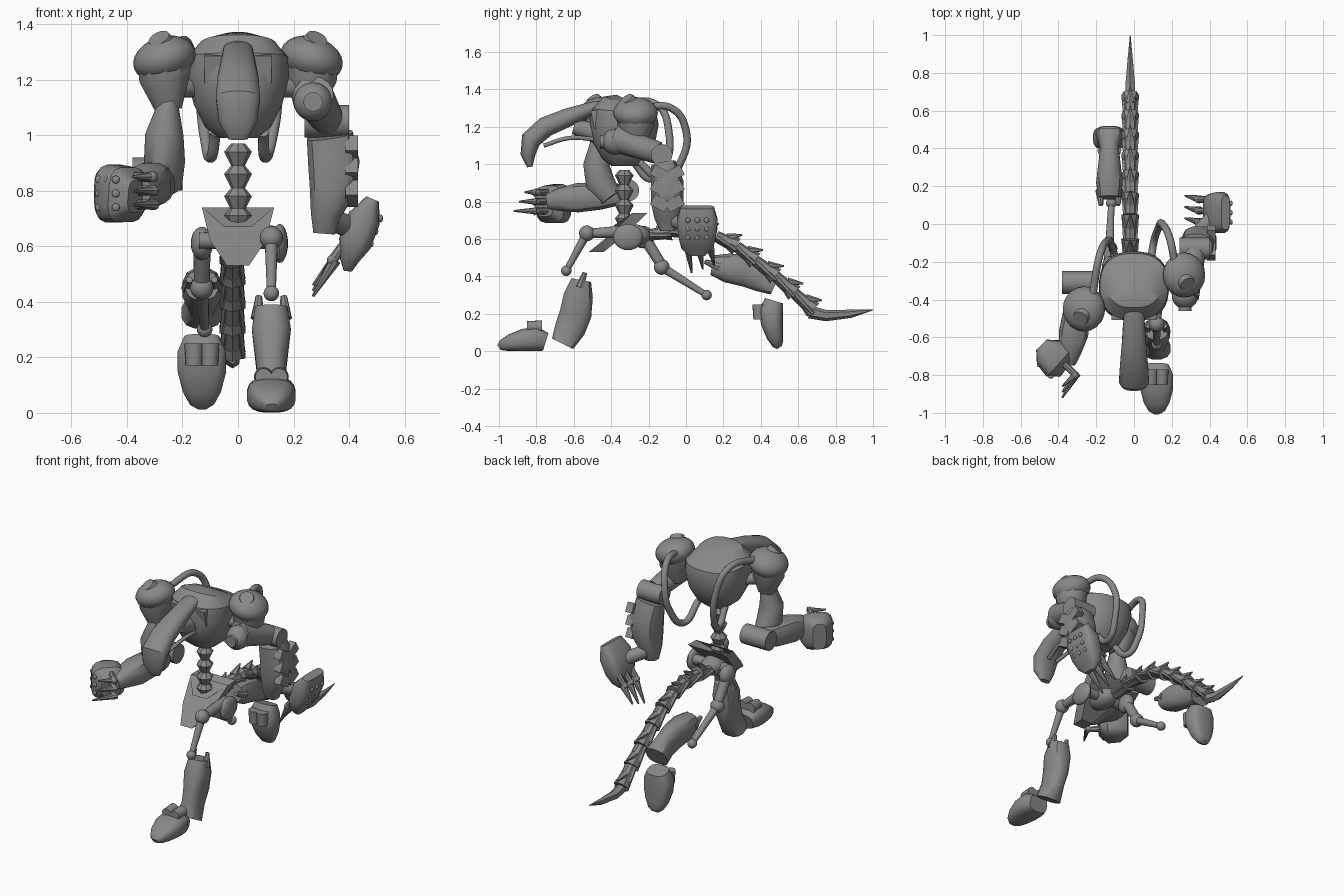
import bpy, bmesh, math
from mathutils import Vector, Matrix

if "Cube" in bpy.data.objects:
    bpy.data.objects.remove(bpy.data.objects["Cube"], do_unlink=True)

steel = bpy.data.materials.new("grey_steel")
steel.use_nodes = True
steel.diffuse_color = (0.25, 0.25, 0.25, 1)
steel.node_tree.nodes["Principled BSDF"].inputs["Base Color"].default_value = steel.diffuse_color


def finish(name, bm, matrix=None, angle=35):
    """Turn a bmesh into a shaded, coloured object."""
    if matrix:
        bmesh.ops.transform(bm, matrix=matrix, verts=bm.verts)
    bmesh.ops.recalc_face_normals(bm, faces=bm.faces)
    mesh = bpy.data.meshes.new(name)
    bm.to_mesh(mesh)
    bm.free()
    mesh.materials.append(steel)
    part = bpy.data.objects.new(name, mesh)
    bpy.context.collection.objects.link(part)
    bpy.ops.object.select_all(action="DESELECT")
    part.select_set(True)
    bpy.context.view_layer.objects.active = part
    bpy.ops.object.shade_smooth_by_angle(angle=math.radians(angle))


def loft(name, rows, across=(1, 0, 0), sides=20, power=2.0, matrix=None):
    """Skin rounded sections (x, y, z, half width, half depth) along a path."""
    bm = bmesh.new()
    centres = [Vector(row[:3]) for row in rows]
    rings = []
    for i, (centre, row) in enumerate(zip(centres, rows)):
        along = (centres[min(i + 1, len(rows) - 1)] - centres[max(i - 1, 0)]).normalized()
        side = Vector(across)
        side = (side - along * side.dot(along)).normalized()
        other = along.cross(side)
        ring = []
        for k in range(sides):
            turn = math.tau * (k + 0.5) / sides
            c, s = math.cos(turn), math.sin(turn)
            u = math.copysign(abs(c) ** (2 / power), c) * row[3]
            v = math.copysign(abs(s) ** (2 / power), s) * row[4]
            ring.append(bm.verts.new(centre + side * u + other * v))
        rings.append(ring)
    for low, high in zip(rings, rings[1:]):
        for k in range(sides):
            n = (k + 1) % sides
            bm.faces.new((low[k], low[n], high[n], high[k]))
    bm.faces.new(rings[0])
    bm.faces.new(rings[-1])
    finish(name, bm, matrix)


def rod(name, start, end, first, last=None, sides=16):
    """Straight cylinder or cone between two points."""
    start, end = Vector(start), Vector(end)
    bm = bmesh.new()
    bmesh.ops.create_cone(bm, cap_ends=True, segments=sides, radius1=first,
                          radius2=first if last is None else last, depth=(end - start).length)
    turn = (end - start).to_track_quat("Z", "Y").to_matrix().to_4x4()
    finish(name, bm, Matrix.Translation((start + end) / 2) @ turn)


def ball(name, place, size, tilt=0.0):
    bm = bmesh.new()
    bmesh.ops.create_uvsphere(bm, u_segments=20, v_segments=12, radius=1)
    size = size if isinstance(size, tuple) else (size,) * 3
    finish(name, bm, Matrix.LocRotScale(Vector(place), Matrix.Rotation(tilt, 3, "Y"), Vector(size)))


def box(name, place, size, turn=0.0):
    bm = bmesh.new()
    bmesh.ops.create_cube(bm, size=1)
    finish(name, bm, Matrix.LocRotScale(Vector(place), Matrix.Rotation(turn, 3, "X"), Vector(size)))


def hose(name, points, radius):
    """Bent pipe through a few points."""
    data = bpy.data.curves.new(name, "CURVE")
    data.dimensions = "3D"
    data.bevel_depth, data.bevel_resolution, data.use_fill_caps = radius, 3, True
    line = data.splines.new("BEZIER")
    line.bezier_points.add(len(points) - 1)
    for knot, point in zip(line.bezier_points, points):
        knot.co = point
        knot.handle_left_type = knot.handle_right_type = "AUTO"
    data.materials.append(steel)
    bpy.context.collection.objects.link(bpy.data.objects.new(name, data))


# Torso shell, spine and long drooping head
loft("torso", [(0, -.33, .99, .07, .07), (0, -.33, 1.03, .12, .12), (0, -.33, 1.11, .16, .165),
               (0, -.33, 1.21, .185, .185), (0, -.33, 1.28, .18, .175), (0, -.32, 1.32, .14, .13),
               (0, -.31, 1.34, .07, .07)], sides=28, power=2.5)
for z in (.94, .86, .78, .71):
    rod("spine_lower_cone", (0, -.33, z - .05), (0, -.33, z), .025, .05, 8)
    rod("spine_upper_cone", (0, -.33, z), (0, -.33, z + .03), .05, .025, 8)
loft("head_crest", [(0, -.36, 1.33, .05, .02), (0, -.5, 1.3, .055, .035), (0, -.63, 1.25, .065, .05),
                    (0, -.75, 1.2, .075, .055), (0, -.83, 1.13, .08, .055), (0, -.845, 1.05, .07, .04),
                    (0, -.835, .985, .035, .015)], power=2.3)
for s in (-1, 1):
    hose("jaw_cable", [(s * .04, -.47, 1.13), (s * .05, -.62, 1.14), (s * .03, -.76, 1.1)], .012)
    box("chest_plate", (s * .09, -.48, 1.24), (.06, .04, .1), .2)
rod("neck_joint", (0, -.45, 1.16), (0, -.6, 1.2), .06, .04)

# Back hoses, looping from each shoulder to the belly
hose("left_hose", [(.22, -.24, 1.3), (.19, -.08, 1.3), (.15, 0, 1.18), (.13, -.02, 1.03),
                   (.1, -.12, .92), (.09, -.25, 1.01)], .02)
hose("right_hose", [(-.22, -.38, 1.31), (-.18, -.16, 1.32), (-.14, -.09, 1.16),
                    (-.12, -.11, 1.0), (-.1, -.18, .92), (-.08, -.28, 1.01)], .02)

# Shoulders
for side, s, y in (("left", 1, -.27), ("right", -1, -.45)):
    rod(side + "_shoulder_axle", (s * .1, -.34, 1.17), (s * .25, y, 1.17), .035)
    ball(side + "_shoulder_cap", (s * .265, y, 1.275), (.115, .12, .08), s * .3)
    loft(side + "_shoulder_skirt", [(s * .265, y, 1.25, .1, .1), (s * .265, y, 1.2, .095, .095),
                                    (s * .25, y, 1.09, .05, .05)], sides=10)
    rod(side + "_shoulder_disc", (s * .27, y - .03, 1.32), (s * .285, y - .05, 1.35), .05, .04)

# Left arm, swung back
ball("left_arm_ball", (.27, -.38, 1.12), .07)
rod("left_arm_disc", (.27, -.42, 1.12), (.27, -.46, 1.12), .035)
rod("left_upper_arm", (.27, -.38, 1.14), (.32, -.15, 1.06), .075, .06)
rod("left_elbow", (.24, -.13, 1.05), (.4, -.13, 1.05), .058)
loft("left_forearm", [(.33, -.12, 1.0, .085, .07), (.345, -.1, .9, .095, .09), (.34, -.1, .8, .085, .09),
                      (.315, -.1, .71, .055, .07), (.31, -.1, .645, .04, .04)], sides=12, power=2.6)
for z in (.95, .87, .79):
    for s in (-1, 1):
        box("left_forearm_chevron", (.41, -.1 + s * .04, z), (.045, .09, .06), s * .5)
loft("left_hand_guard", [(.485, .06, .77, .025, .09), (.455, .06, .7, .06, .11), (.42, .06, .61, .06, .1),
                         (.4, .06, .55, .035, .085), (.395, .06, .51, .015, .04)], sides=16, power=3.5)
rod("left_wrist", (.33, -.06, .7), (.42, .04, .66), .04)

# Right arm, reaching forward
loft("right_upper_arm", [(-.25, -.46, 1.12, .035, .05), (-.265, -.48, 1.0, .07, .07),
                         (-.265, -.46, .9, .075, .08), (-.25, -.4, .82, .05, .06)])
rod("right_elbow", (-.38, -.31, .86), (-.2, -.31, .86), .06)
loft("right_forearm", [(-.28, -.34, .84, .05, .055), (-.3, -.46, .83, .075, .075), (-.32, -.58, .82, .08, .08),
                       (-.34, -.68, .81, .06, .06), (-.35, -.74, .8, .04, .04)], sides=12, power=2.6)
loft("right_hand_guard", [(-.49, -.64, .79, .08, .04), (-.45, -.68, .79, .105, .09), (-.4, -.73, .785, .1, .1),
                          (-.36, -.76, .78, .06, .06)], across=(0, 0, 1), sides=16, power=3.5)

# Fingers and round studs on both hand guards
for i in range(3):
    y = .01 + i * .06
    rod("left_finger_base", (.4, y, .63), (.34, y, .55), .018, sides=8)
    ball("left_finger_knuckle", (.34, y, .55), .02)
    rod("left_finger_tip", (.35, y, .55), (.27, y + .02, .42 + i * .02), .022, .005, 8)
    z = .75 + i * .05
    rod("right_finger_base", (-.37, -.74, z), (-.31, -.8, z), .018, sides=8)
    ball("right_finger_knuckle", (-.31, -.8, z), .02)
    rod("right_finger_tip", (-.3, -.79, z), (-.38, -.92 + i * .03, z), .02, .005, 8)
    for k in (-1, 0, 1):
        ball("left_guard_stud", (.48 + i * .017, .06 + k * .05, .61 + i * .045), (.008, .014, .014))
        ball("right_guard_stud", (-.5 + i * .03, -.75 - i * .03, .79 + k * .05), (.014, .008, .014))

# Pelvis shield: a V outline given depth and raked forward
bm = bmesh.new()
half = [(.04, .53), (.1, .62), (.13, .74), (.05, .67)]
outline = half + [(-x, z) for x, z in reversed(half)]
layers = [[bm.verts.new((x, y + (z - .63) * .9 + abs(x) * .5, z)) for x, z in outline] for y in (-.45, -.37)]
for i in range(len(outline)):
    n = (i + 1) % len(outline)
    bm.faces.new((layers[0][i], layers[0][n], layers[1][n], layers[1][i]))
for layer in layers:
    bmesh.ops.triangulate(bm, faces=[bm.faces.new(layer)])
finish("pelvis_shield", bm)
ball("pelvis_core", (0, -.29, .62), (.07, .1, .06))

# Hips and thigh struts
rod("hip_axle", (-.14, -.28, .62), (.14, -.28, .62), .03)
ball("left_hip_disc", (.15, -.31, .61), (.03, .08, .07))
ball("right_hip_disc", (-.13, -.23, .61), (.04, .06, .06))
rod("left_hip_link", (.12, -.3, .64), (.12, -.52, .63), .035, .025)
rod("right_hip_link", (-.13, -.23, .62), (-.13, -.13, .46), .032, .028)
for side, start, end in (("left", (.12, -.53, .63), (.12, -.64, .43)), ("right", (-.13, -.13, .45), (-.12, .11, .3))):
    ball(side + "_thigh_top", start, .042)
    rod(side + "_thigh_strut", start, end, .024, .016)
    ball(side + "_knee_ball", end, .028)

# Lower legs: one shape, planted on the left and laid back, toe down, on the right
for side, place, turn in (("left", (.12, -.75, 0), 0), ("right", (-.13, .52, .27), math.pi / 2)):
    pose = Matrix.Translation(place) @ Matrix.Rotation(turn, 4, "X")
    loft(side + "_foot", [(0, 0, .05, .065, .05), (0, -.05, .065, .088, .065), (0, -.12, .06, .088, .06),
                          (0, -.19, .045, .07, .045), (0, -.235, .03, .045, .03), (0, -.25, .02, .02, .015)],
         power=2.8, matrix=pose)
    loft(side + "_shin", [(0, .19, .38, .06, .055), (0, .175, .3, .072, .08), (0, .16, .2, .06, .088),
                          (0, .13, .12, .05, .085), (0, .09, .04, .075, .065)],
         sides=12, power=2.5, matrix=pose)
    for s in (-1, 1):
        rod(side + "_ankle_lug", pose @ Vector((s * .028, -.02, .13)), pose @ Vector((s * .028, -.1, .13)), .035, .03)
        rod(side + "_knee_prong", pose @ Vector((s * .05, .18, .34)), pose @ Vector((s * .045, .21, .42)), .025, .012, 8)

# Tail: overlapping collared segments with dorsal spikes, then a blade
path = [Vector((-.02, y, z)) for y, z in ((-.2, .62), (-.08, .64), (.05, .64), (.16, .615), (.27, .56),
                                          (.37, .485), (.48, .4), (.58, .31), (.68, .22))]
for a, b in zip(path, path[1:]):
    step = b - a
    rod("tail_segment", a, b, .03, .038, 8)
    rod("tail_collar", b - step * .3, b, .038, .048, 8)
    up = Vector((0, -step.z, step.y)).normalized()
    rod("tail_spike", a + step * .5 + up * .02, b + up * .07, .025, .004, 6)
    for s in (-1, 1):
        rod("tail_side_plate", a + Vector((s * .025, 0, 0)), b + Vector((s * .038, 0, -.02)), .015, .01, 6)
loft("tail_blade", [(-.02, .66, .21, .03, .035), (-.02, .75, .19, .028, .03), (-.02, .88, .2, .015, .022),
                    (-.02, 1, .22, .002, .002)], sides=6)
